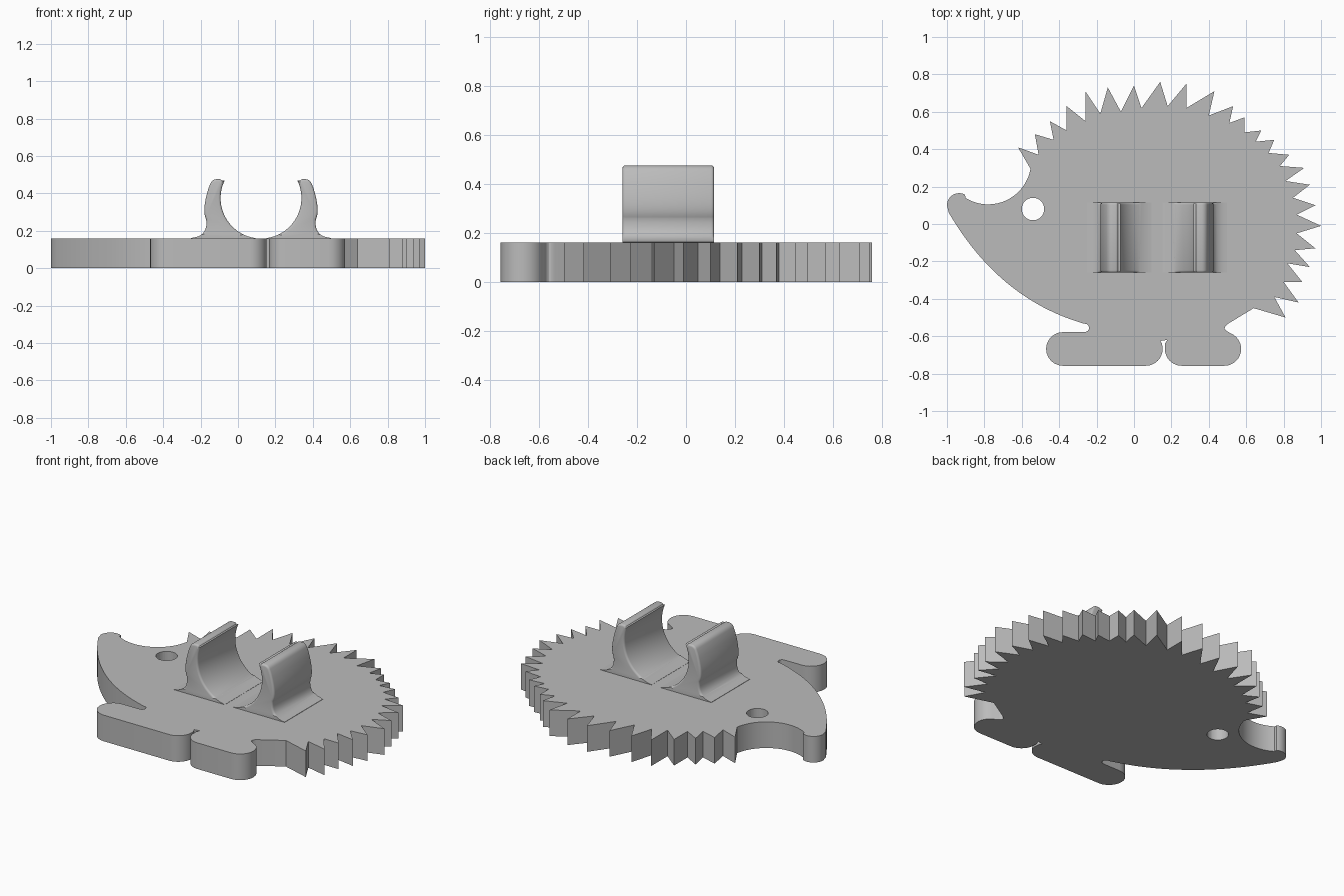
import bpy
import bmesh
from math import cos, sin, pi, radians
from mathutils import Vector

if "Cube" in bpy.data.objects:
    bpy.data.objects.remove(bpy.data.objects["Cube"])

THICK = 0.16

grey = bpy.data.materials.new("light grey plastic")
grey.use_nodes = True
grey.diffuse_color = (0.5, 0.5, 0.5, 1)
grey.node_tree.nodes["Principled BSDF"].inputs["Base Color"].default_value = grey.diffuse_color


def arc(cx, cy, r, start, end, steps=12):
    """Points on a circle from one angle to another, in degrees."""
    angles = [radians(start + (end - start) * i / steps) for i in range(steps + 1)]
    return [(cx + r * cos(a), cy + r * sin(a)) for a in angles]


def bow(a, middle, b, steps=14):
    """Smooth curve from a to b that passes through the middle point."""
    a, m, b = Vector(a), Vector(middle), Vector(b)
    control = 2 * m - (a + b) / 2
    points = []
    for i in range(steps + 1):
        t = i / steps
        points.append(tuple(a * (1 - t) ** 2 + control * 2 * t * (1 - t) + b * t * t))
    return points


def finish(bm, name):
    bmesh.ops.recalc_face_normals(bm, faces=bm.faces)
    mesh = bpy.data.meshes.new(name)
    bm.to_mesh(mesh)
    bm.free()
    mesh.materials.append(grey)
    obj = bpy.data.objects.new(name, mesh)
    bpy.context.collection.objects.link(obj)
    return obj


def extrude(points, to_3d, direction):
    """Solid made by extruding a flat outline."""
    bm = bmesh.new()
    face = bm.faces.new([bm.verts.new(to_3d(*p)) for p in points])
    result = bmesh.ops.extrude_face_region(bm, geom=[face], use_keep_orig=True)
    moved = [g for g in result["geom"] if isinstance(g, bmesh.types.BMVert)]
    bmesh.ops.translate(bm, verts=moved, vec=direction)
    return bm


def smooth(obj, angle):
    bpy.ops.object.select_all(action="DESELECT")
    bpy.context.view_layer.objects.active = obj
    obj.select_set(True)
    bpy.ops.object.shade_smooth_by_angle(angle=radians(angle))


# Spines around the back, as tip and valley pairs in hundredths
spine_tips = [(-62, 41), (-53, 48), (-45, 55), (-36, 63), (-26, 71), (-14, 73),
              (0, 74), (14, 76), (28, 75), (43, 71), (53, 63), (59, 57),
              (68, 50), (75, 45), (83, 37), (91, 30), (94, 21), (97, 10),
              (100, -1), (97, -13), (94, -23), (90, -31), (88, -42), (81, -50)]
spine_valleys = [(-51, 37), (-43, 45), (-36, 50), (-26, 55), (-18, 59), (-7, 60),
                 (4, 62), (18, 63), (28, 62), (40, 58), (51, 54), (59, 49),
                 (65, 44), (72, 38), (78, 31), (81, 23), (85, 14), (87, 5),
                 (87, -5), (86, -14), (82, -21), (80, -31), (75, -39), (64, -45)]
spines = [(x / 100, y / 100) for pair in zip(spine_tips, spine_valleys) for x, y in pair]

# Body outline, clockwise from the snout
outline = arc(-0.935, 0.1, 0.065, 180, 60)
outline += arc(-0.78, 0.335, 0.23, 238, 350, 20)
outline += spines
outline += bow((0.50, -0.535), (0.485, -0.56), (0.51, -0.58), 6)
outline += arc(0.483, -0.668, 0.09, 70, -90)          # rear foot
outline += arc(0.255, -0.668, 0.09, 270, 180)
outline += [(0.165, -0.64), (0.178, -0.62), (0.14, -0.625), (0.15, -0.64)]
outline += arc(0.063, -0.668, 0.09, 0, -90)           # front foot
outline += arc(-0.38, -0.668, 0.09, 270, 90)
outline += arc(-0.262, -0.555, 0.022, -90, 70, 8)
outline += bow((-0.27, -0.532), (-0.676, -0.318), (-0.99, 0.06), 24)

body = finish(extrude(outline, lambda x, y: (x, y, 0), (0, 0, THICK)), "hedgehog_body")

# Round eye hole through the plate
eye = arc(-0.54, 0.08, 0.06, 0, 360, 40)[:-1]
cutter = finish(extrude(eye, lambda x, y: (x, y, -0.1), (0, 0, 0.4)), "eye_cutter")
cutter.hide_render = True
cutter.hide_viewport = True
cut = body.modifiers.new("eye hole", "BOOLEAN")
cut.object = cutter
cut.operation = "DIFFERENCE"
cut.solver = "EXACT"
smooth(body, 25)

# Clip arms: a cradle curve inside, a flared foot outside
CLIP_X, FRONT, BACK = 0.123, -0.26, 0.115
profile = arc(0, 0.375, 0.216, 262, 154, 30)
profile += arc(-0.222, 0.460, 0.016, 30, 90, 4)
profile += arc(-0.238, 0.442, 0.034, 90, 160, 6)
profile += bow((-0.280, 0.43), (-0.302, 0.33), (-0.295, 0.265), 10)
profile += bow((-0.293, 0.26), (-0.308, 0.19), (-0.375, 0.162), 10)
profile += [(-0.375, 0.15), (-0.03, 0.15)]

for side, name in ((1, "right_clip_arm"), (-1, "left_clip_arm")):
    bm = extrude(profile, lambda x, z: (CLIP_X + side * x, FRONT, z), (0, BACK - FRONT, 0))
    bmesh.ops.recalc_face_normals(bm, faces=bm.faces)
    rims = [e for e in bm.edges
            if abs(e.verts[0].co.y - e.verts[1].co.y) < 0.001
            and min(v.co.z for v in e.verts) > 0.18]
    bmesh.ops.bevel(bm, geom=rims, offset=0.012, segments=3, profile=0.5, affect="EDGES")
    smooth(finish(bm, name), 35)
